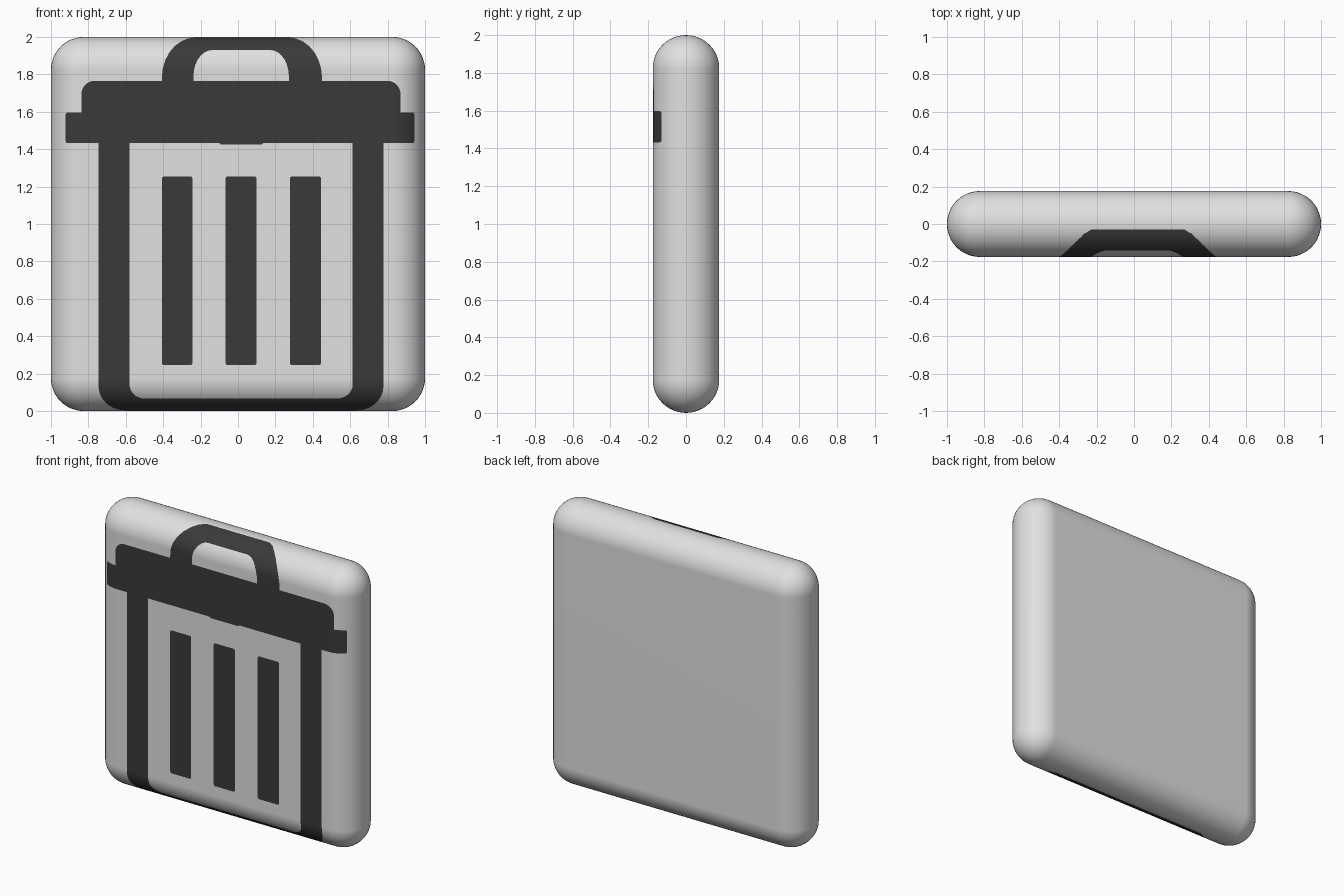
import bpy, bmesh, math
from mathutils import Vector, Matrix

if "Cube" in bpy.data.objects:
    bpy.data.objects.remove(bpy.data.objects["Cube"])

R = 0.176  # half thickness and edge radius


def material(name, rgb):
    m = bpy.data.materials.new(name)
    m.diffuse_color = (*rgb, 1)
    m.use_nodes = True
    m.node_tree.nodes["Principled BSDF"].inputs["Base Color"].default_value = m.diffuse_color
    return m


# Icon shapes, painted in order:
# (x0, x1, z0, z1, (top corner rx, rz), (bottom corner rx, rz), colour index)
SQ = (0.012, 0.012)
NO = (0, 0)
SHAPES = [
    (-0.746, 0.778, 0.004, 1.45, NO, (0.14, 0.13), 1),        # bin body
    (-0.580, 0.613, 0.066, 1.44, NO, (0.085, 0.075), 0),      # inside of body
    (-0.407, -0.243, 0.245, 1.255, SQ, SQ, 1),                # three bars
    (-0.067, 0.100, 0.245, 1.255, SQ, SQ, 1),
    (0.277, 0.445, 0.245, 1.255, SQ, SQ, 1),
    (-0.100, 0.135, 1.424, 1.45, NO, SQ, 1),                  # lip under lid
    (-0.922, 0.944, 1.432, 1.597, SQ, SQ, 1),                 # lid rim
    (-0.837, 0.869, 1.432, 1.765, (0.07, 0.07), NO, 1),       # lid
    (-0.407, 0.449, 1.740, 1.9975, (0.18, 0.215), NO, 1),     # handle
    (-0.238, 0.272, 1.765, 1.930, (0.10, 0.14), NO, 0),       # handle opening
]


def outline(shape):
    """Counter-clockwise rounded rectangle in (x, z)."""
    x0, x1, z0, z1, top, bot, _ = shape
    pts = []
    for cx, cz, sx, sz, (rx, rz), start in ((x1, z1, -1, -1, top, 0), (x0, z1, 1, -1, top, 90),
                                            (x0, z0, 1, 1, bot, 180), (x1, z0, -1, 1, bot, 270)):
        steps = 0 if rx == 0 else (2 if rx < 0.03 else 7)
        for i in range(steps + 1):
            a = math.radians(start + 90 * i / max(steps, 1))
            pts.append((cx + sx * rx + rx * math.cos(a), cz + sz * rz + rz * math.sin(a)))
    return pts


def cut(bm, point, normal, box=None):
    """Cut the front faces (inside box only, if given) by a plane."""
    faces = []
    for f in bm.faces:
        c = f.calc_center_median()
        if c.y < -0.002 and (box is None or (box[0] < c.x < box[1] and box[2] < c.z < box[3])):
            faces.append(f)
    edges = {e for f in faces for e in f.edges}
    verts = {v for f in faces for v in f.verts}
    bmesh.ops.bisect_plane(bm, geom=list(verts) + list(edges) + faces, dist=1e-5,
                           plane_co=point, plane_no=normal)


# Rounded slab
bm = bmesh.new()
bmesh.ops.create_cube(bm, size=2, matrix=Matrix.Translation((0, 0, 1)) @ Matrix.Diagonal((1, R, 1, 1)))
bmesh.ops.bevel(bm, geom=bm.edges[:], offset=R - 0.0005, offset_type='OFFSET', segments=12,
                profile=0.5, affect='EDGES', clamp_overlap=True)

# Cut the icon outlines into the front
for x in sorted({v for s in SHAPES for v in s[:2]}):
    cut(bm, (x, 0, 0), (1, 0, 0))
for z in sorted({v for s in SHAPES for v in s[2:4]}):
    cut(bm, (0, 0, z), (0, 0, 1))
for s in SHAPES:
    pts = outline(s)
    for (ax, az), (bx, bz) in zip(pts, pts[1:] + pts[:1]):
        if abs(ax - bx) > 1e-4 and abs(az - bz) > 1e-4:
            cut(bm, (ax, 0, az), Vector((bz - az, 0, ax - bx)).normalized(), s[:4])

# Colour front faces by the last shape that contains them
outlines = [(outline(s), s[6]) for s in SHAPES]
for f in bm.faces:
    f.smooth = True
    c = f.calc_center_median()
    if c.y > -0.002:
        continue
    for pts, colour in outlines:
        if all((bx - ax) * (c.z - az) - (bz - az) * (c.x - ax) > -1e-7
               for (ax, az), (bx, bz) in zip(pts, pts[1:] + pts[:1])):
            f.material_index = colour

me = bpy.data.meshes.new("rounded_tile")
bm.to_mesh(me)
bm.free()
me.materials.append(material("light grey", (0.75, 0.75, 0.75)))
me.materials.append(material("charcoal", (0.042, 0.042, 0.042)))

# Clean rounded normals
k = 1 - R
normals = []
for v in me.vertices:
    p = v.co
    core = Vector((max(-k, min(k, p.x)), 0, 1 + max(-k, min(k, p.z - 1))))
    normals.append((p - core).normalized())
me.normals_split_custom_set_from_vertices(normals)

ob = bpy.data.objects.new("rounded_tile", me)
bpy.context.collection.objects.link(ob)
